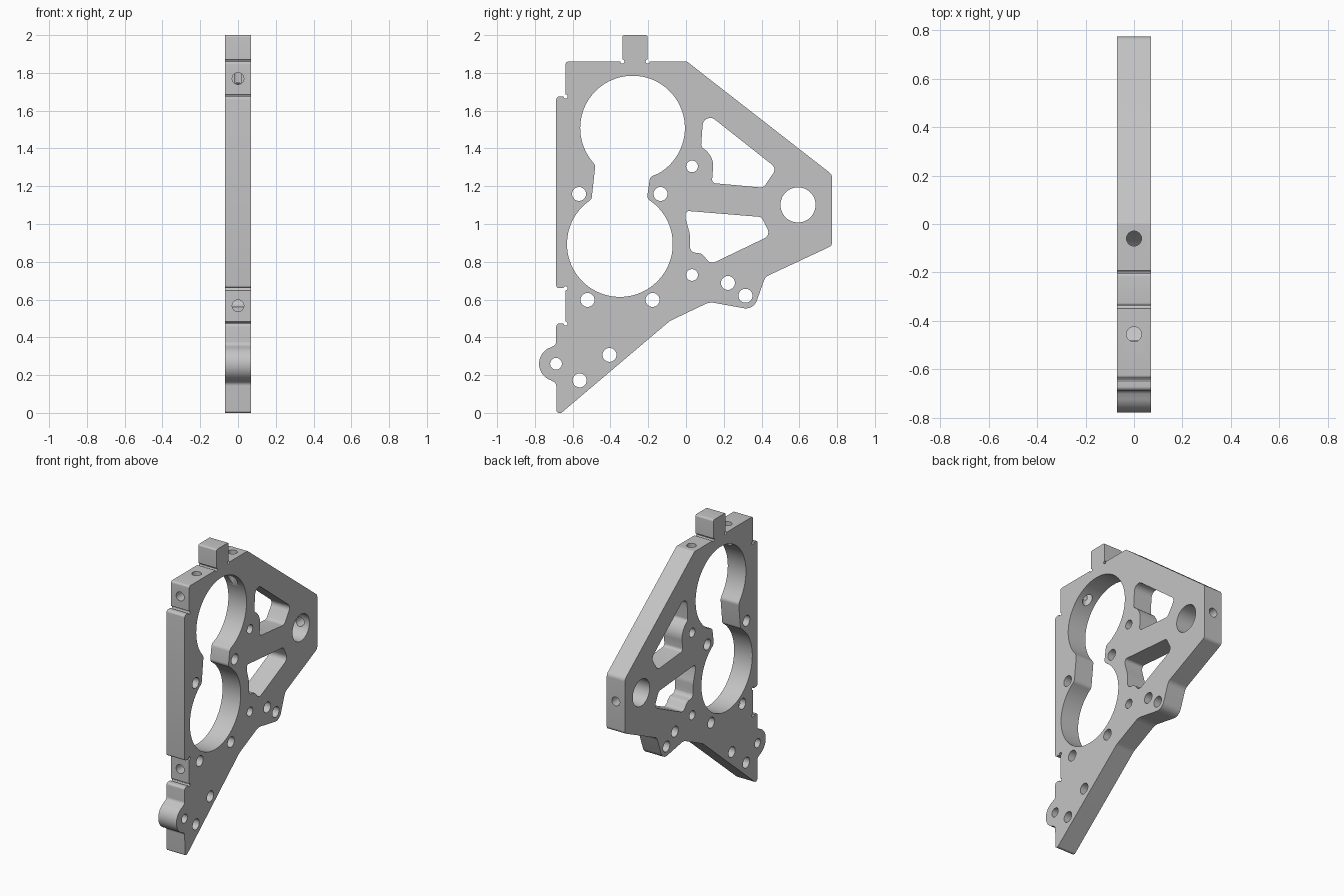
import bpy
import bmesh
from math import cos, sin, tan, radians, pi
from mathutils import Vector

old = bpy.data.objects.get("Cube")
if old:
    bpy.data.objects.remove(old, do_unlink=True)

HALF = 0.07  # half of the plate thickness

metal = bpy.data.materials.new("satin grey metal")
metal.use_nodes = True
grey = (0.55, 0.55, 0.55, 1)
metal.diffuse_color = grey
metal.node_tree.nodes["Principled BSDF"].inputs["Base Color"].default_value = grey


def arc(y, z, r, start, end, steps):
    """Points on an arc, angles in degrees."""
    angles = [radians(start + (end - start) * i / steps) for i in range(steps + 1)]
    return [(y + r * cos(a), z + r * sin(a)) for a in angles]


def rounded(points, steps=6):
    """Turn (y, z, radius) corners into fillets; plain (y, z) points stay sharp."""
    out = []
    for i, p in enumerate(points):
        c = Vector(p[:2])
        if len(p) == 2:
            out.append(c)
            continue
        to_a = Vector(points[i - 1][:2]) - c
        to_b = Vector(points[(i + 1) % len(points)][:2]) - c
        half = to_a.angle(to_b) / 2
        reach = min(p[2] / tan(half), to_a.length * 0.48, to_b.length * 0.48)
        r = reach * tan(half)
        a, b = to_a.normalized(), to_b.normalized()
        centre = c + (a + b).normalized() * (r / sin(half))
        va = (c + a * reach - centre).normalized()
        vb = (c + b * reach - centre).normalized()
        out += [centre + va.slerp(vb, k / steps).normalized() * r for k in range(steps + 1)]
    return out


def extrude(name, outline, half):
    """Extrude a side outline along x into a closed prism."""
    bm = bmesh.new()
    right = [bm.verts.new((-half, y, z)) for y, z in outline]
    left = [bm.verts.new((half, y, z)) for y, z in outline]
    bm.faces.new(right[::-1])
    bm.faces.new(left)
    for i in range(len(outline)):
        bm.faces.new((right[i - 1], right[i], left[i], left[i - 1]))
    bmesh.ops.recalc_face_normals(bm, faces=bm.faces)
    mesh = bpy.data.meshes.new(name)
    bm.to_mesh(mesh)
    bm.free()
    obj = bpy.data.objects.new(name, mesh)
    bpy.context.collection.objects.link(obj)
    mesh.materials.append(metal)
    return obj


def cut(cutter):
    """Subtract a cutter from the plate and remove it."""
    cutter.hide_render = True
    bpy.context.view_layer.objects.active = plate
    mod = plate.modifiers.new("cut", 'BOOLEAN')
    mod.operation = 'DIFFERENCE'
    mod.solver = 'EXACT'
    mod.object = cutter
    bpy.ops.object.modifier_apply(modifier=mod.name)
    bpy.data.objects.remove(cutter, do_unlink=True)


def drill(y, z, r, steps=28):
    cut(extrude("hole_cutter", arc(y, z, r, 0, 360, steps)[:-1], HALF * 2))


def cross_drill(start, end, r=0.031):
    """Round hole running inside the plate between two (y, z) points."""
    a, b = Vector((0, *start)), Vector((0, *end))
    bpy.ops.mesh.primitive_cylinder_add(vertices=24, radius=r, depth=(b - a).length,
                                        location=(a + b) / 2)
    tool = bpy.context.object
    tool.rotation_euler = (b - a).to_track_quat('Z', 'Y').to_euler()
    tool.data.materials.append(metal)
    cut(tool)


# Plate outline: lower edge, rear end, top tab, stepped front, front lobe
outline = [
    (-0.685, 0, 0.02), (-0.66, 0, 0.01), (-0.085, 0.487, 0.1), (0.125, 0.587, 0.08),
    (0.357, 0.545, 0.06), (0.42, 0.72, 0.05), (0.773, 0.885, 0.025), (0.773, 1.262, 0.035),
    (0.005, 1.86, 0.015), (-0.203, 1.86), (-0.203, 2, 0.012), (-0.337, 2, 0.012),
    (-0.337, 1.86), (-0.637, 1.86, 0.014), (-0.637, 1.675), (-0.687, 1.675, 0.016),
    (-0.687, 0.66, 0.016), (-0.637, 0.66), (-0.637, 0.473), (-0.687, 0.473, 0.016),
    (-0.687, 0.362, 0.025), *arc(-0.686, 0.26, 0.092, 110, 250, 24), (-0.687, 0.158, 0.025),
]
plate = extrude("mounting_plate", rounded(outline), HALF)

# Double round opening with a narrow neck
opening = [
    *arc(-0.283, 1.508, 0.277, -61, 219, 64), (-0.48, 1.31, 0.03), (-0.5, 1.13, 0.03),
    *arc(-0.35, 0.894, 0.28, 128, 411, 64), (-0.207, 1.135, 0.03), (-0.19, 1.25, 0.03),
]
cut(extrude("opening_cutter", rounded(opening), HALF * 2))

# Upper and lower lightening pockets
upper_pocket = [
    (0.093, 1.6, 0.04), (0.48, 1.295, 0.035), (0.41, 1.192, 0.035), (0.137, 1.217, 0.02),
    *arc(0.032, 1.305, 0.112, -10, 52, 12), (0.08, 1.41, 0.02),
]
lower_pocket = [
    (-0.003, 1.07, 0.035), (0.4, 1.037, 0.03), (0.448, 0.94, 0.035), (0.13, 0.787, 0.035),
    (0.085, 0.843, 0.04), (0.022, 0.852, 0.03), (0.02, 0.95, 0.1), (-0.003, 1.03),
]
for pocket in (upper_pocket, lower_pocket):
    cut(extrude("pocket_cutter", rounded(pocket), HALF * 2))

# Bolt holes through the plate, grouped by radius
for r, centres in {
    0.037: [(-0.566, 1.159), (-0.135, 1.159), (0.222, 0.688), (0.315, 0.62),
            (-0.521, 0.598), (-0.177, 0.598), (-0.405, 0.307), (-0.563, 0.172)],
    0.031: [(0.032, 1.305), (0.032, 0.73), (-0.688, 0.26)],
}.items():
    for y, z in centres:
        drill(y, z, r)
drill(0.593, 1.101, 0.093, 48)

# Tiny relief grooves in the inner corners
for y, z in [(-0.203, 1.86), (-0.337, 1.86), (-0.637, 1.675), (-0.637, 0.66), (-0.637, 0.473)]:
    drill(y, z, 0.011, 12)

# Screw holes in the front, top and rear edges
cross_drill((-0.8, 1.77), (-0.48, 1.77))
cross_drill((-0.8, 0.567), (-0.52, 0.567))
cross_drill((-0.455, 1.95), (-0.455, 1.6))
cross_drill((-0.06, 1.95), (-0.06, 1.6))
cross_drill((0.9, 1.09), (0.6, 1.09))

# Smooth curved walls, crisp rims
bpy.ops.object.select_all(action='DESELECT')
plate.select_set(True)
bpy.context.view_layer.objects.active = plate
bpy.ops.object.shade_smooth_by_angle(angle=pi / 6)
